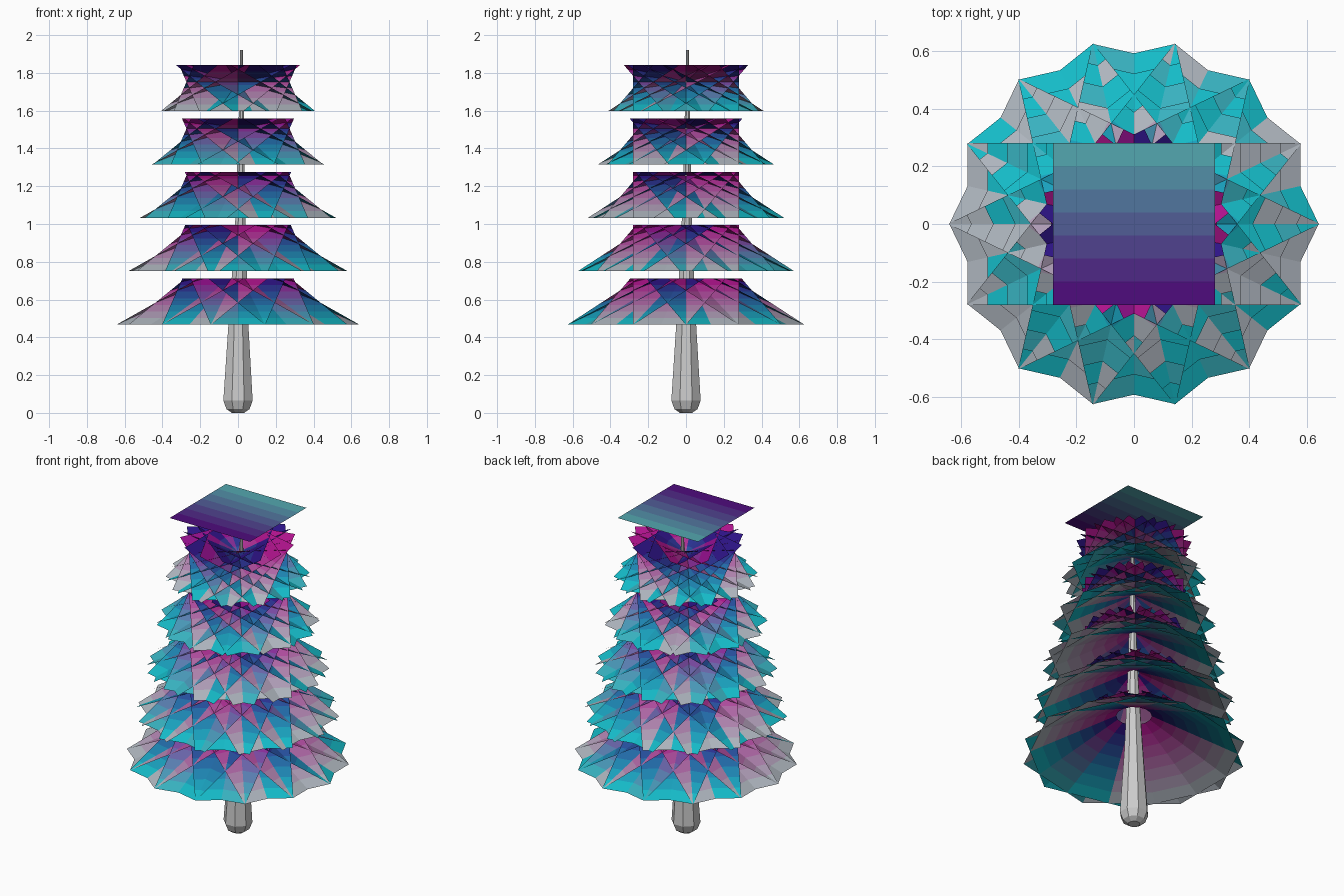
import bpy, bmesh, random
from math import cos, sin, pi, radians

if "Cube" in bpy.data.objects:
    bpy.data.objects.remove(bpy.data.objects["Cube"])

random.seed(4)
HALF = 0.28      # half width of every leaf card
CARDS = 14       # cards per tier
BANDS = 7        # colour bands along a card


def material(name, rgb):
    m = bpy.data.materials.new(name)
    m.diffuse_color = (*[c ** 2.2 for c in rgb], 1)
    m.use_nodes = True
    m.node_tree.nodes["Principled BSDF"].inputs["Base Color"].default_value = m.diffuse_color
    return m


def gradient(name, top, low):
    mats = []
    for k in range(BANDS):
        t = (k + 0.5) / BANDS
        mats.append(material(f"{name}_{k}", [a + (b - a) * t for a, b in zip(top, low)]))
    return mats


# Colour ramps, from inner/top edge to outer/low edge
RAMPS = [gradient("violet_teal", (0.31, 0.03, 0.47), (0.33, 0.70, 0.70)),
         gradient("magenta_grey", (0.68, 0.05, 0.53), (0.68, 0.76, 0.76)),
         gradient("navy_teal", (0.20, 0.05, 0.50), (0.10, 0.78, 0.80)),
         gradient("magenta_teal", (0.62, 0.04, 0.55), (0.20, 0.74, 0.76))]
ALL_MATS = [m for r in RAMPS for m in r]


def make_object(name, bm, mats=()):
    me = bpy.data.meshes.new(name)
    bm.to_mesh(me)
    bm.free()
    for m in mats:
        me.materials.append(m)
    ob = bpy.data.objects.new(name, me)
    bpy.context.collection.objects.link(ob)
    return ob


def add_card(bm, ang, start, end, ramp):
    """Flat card running from start to end, each (distance, z), turned by ang."""
    rows = []
    for k in range(BANDS + 1):
        t = k / BANDS
        d = start[0] + (end[0] - start[0]) * t
        z = start[1] + (end[1] - start[1]) * t
        rows.append([bm.verts.new((d * cos(ang) - w * sin(ang),
                                   d * sin(ang) + w * cos(ang), z))
                     for w in (-HALF, HALF)])
    for k in range(BANDS):
        a, b = rows[k], rows[k + 1]
        f = bm.faces.new((a[0], b[0], b[1], a[1]))
        f.material_index = ramp * BANDS + k


# Foliage tiers: rings of tilted, crossing square cards
for i in range(5):
    bm = bmesh.new()
    low_z = 0.468 + 0.2825 * i
    low_d = 0.577 - 0.0685 * i
    for c in range(CARDS):
        ramp = random.choice((1, 2, 3))
        add_card(bm, 2 * pi * c / CARDS, (low_d - 0.478, low_z + 0.243),
                 (low_d, low_z), ramp)
    make_object(f"foliage_tier_{i + 1}", bm, ALL_MATS)

# Flat top card
bm = bmesh.new()
add_card(bm, pi / 2, (-HALF, 2.0), (HALF, 2.0), 0)
make_object("top_card", bm, ALL_MATS)

# Trunk: tapered eight-sided loft, leaning slightly near the top (z, radius, x, y)
SECTIONS = [(0.0, 0.035, 0, 0), (0.02, 0.066, 0, 0), (0.065, 0.084, 0, 0),
            (0.47, 0.057, 0.002, 0.001), (0.75, 0.042, 0.008, 0.003), (1.03, 0.029, 0.013, 0.005),
            (1.30, 0.021, 0.015, 0.006), (1.60, 0.014, 0.018, 0.007), (1.922, 0.008, 0.019, 0.008)]
bm = bmesh.new()
rings = [[bm.verts.new((x + r * cos(radians(22.5 + 45 * s)),
                        y + r * sin(radians(22.5 + 45 * s)), z)) for s in range(8)]
         for z, r, x, y in SECTIONS]
for a, b in zip(rings, rings[1:]):
    for s in range(8):
        n = (s + 1) % 8
        bm.faces.new((a[s], a[n], b[n], b[s]))
bm.faces.new(rings[0][::-1])
bm.faces.new(rings[-1])
make_object("trunk", bm)
